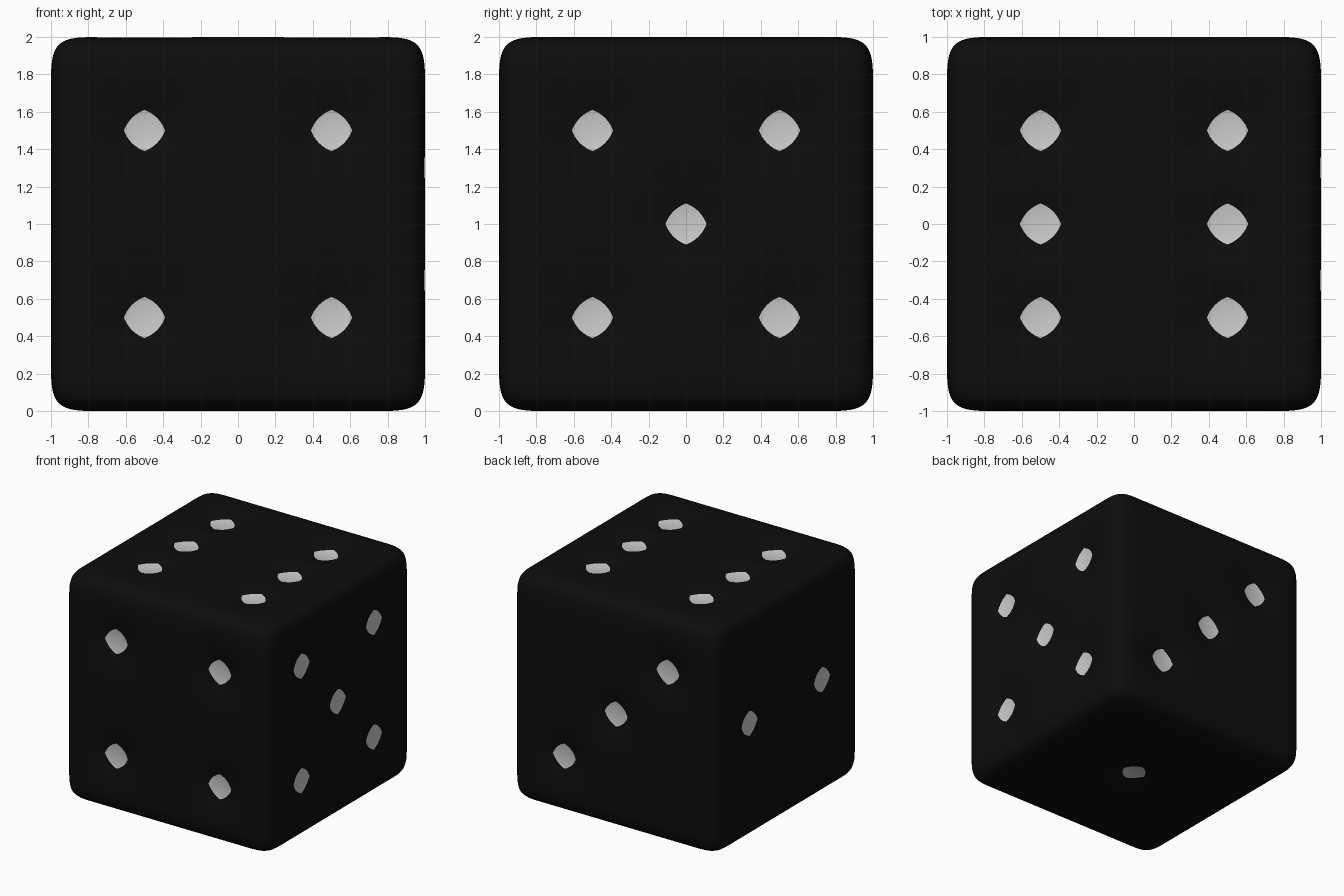
import bpy, bmesh
from mathutils import Vector

if "Cube" in bpy.data.objects:
    bpy.data.objects.remove(bpy.data.objects["Cube"])

P = 0.5          # pip spacing from the face centre
PIP_CUT = 0.176  # vertex chamfer that becomes a pip
PIP_DEPTH = 0.05

def material(name, value):
    m = bpy.data.materials.new(name)
    m.diffuse_color = (value, value, value, 1)
    m.use_nodes = True
    m.node_tree.nodes["Principled BSDF"].inputs["Base Color"].default_value = m.diffuse_color
    return m

# pip centres on each face of the 2-unit cube
pips = []
pips += [(x, -1, z) for x in (-P, P) for z in (-P, P)]                      # front: 4
pips += [(P, 1, -P), (0, 1, 0), (-P, 1, P)]                                 # back: 3
pips += [(1, y, z) for y in (-P, P) for z in (-P, P)] + [(1, 0, 0)]         # right: 5
pips += [(-1, y, 0) for y in (-P, P)]                                       # left: 2
pips += [(x, y, 1) for x in (-P, P) for y in (-P, 0, P)]                    # top: 6
pips += [(0, 0, -1)]                                                        # bottom: 1
pips = [Vector(p) for p in pips]

# gridded cube body
bm = bmesh.new()
bmesh.ops.create_cube(bm, size=2)
bmesh.ops.subdivide_edges(bm, edges=bm.edges[:], cuts=7, use_grid_fill=True)

# chamfer the grid points into diamond pips
nodes = [v for v in bm.verts if any((v.co - p).length < 0.01 for p in pips)]
bmesh.ops.bevel(bm, geom=nodes, offset=PIP_CUT, offset_type='OFFSET',
                segments=1, profile=0.5, affect='VERTICES', clamp_overlap=False)

# colour the pips and sink them slightly
bm.normal_update()
for f in bm.faces:
    f.smooth = True
    if any((f.calc_center_median() - p).length < 0.01 for p in pips):
        f.material_index = 1
        n = f.normal.copy()
        for v in f.verts:
            v.co -= n * PIP_DEPTH

bmesh.ops.translate(bm, verts=bm.verts[:], vec=(0, 0, 1))
mesh = bpy.data.meshes.new("die")
bm.to_mesh(mesh)
bm.free()
mesh.materials.append(material("black", 0.004))
mesh.materials.append(material("pip_grey", 0.8))
die = bpy.data.objects.new("die", mesh)
bpy.context.collection.objects.link(die)

# rounded edges and pips
sub = die.modifiers.new("round", 'SUBSURF')
sub.levels = sub.render_levels = 3
